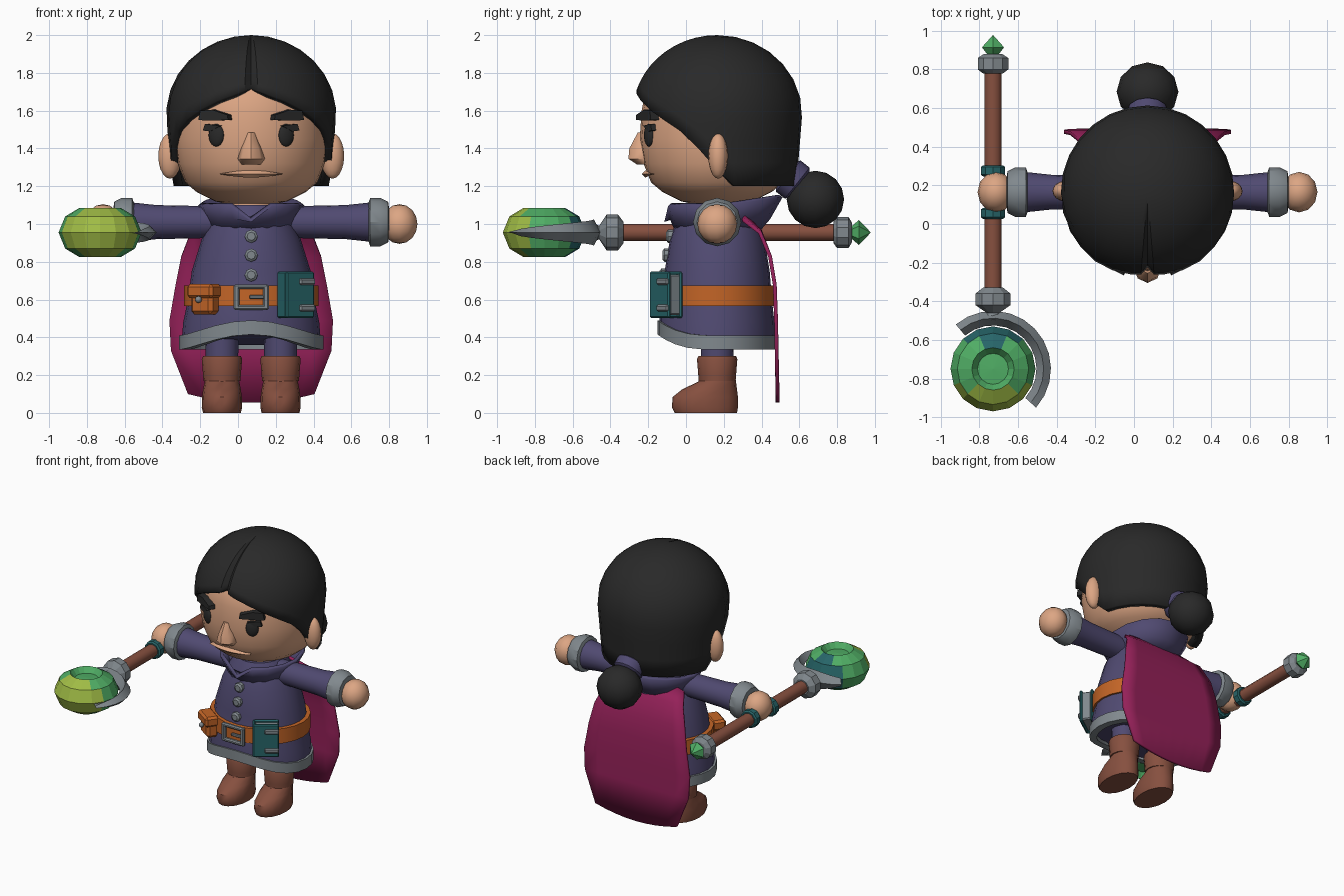
import bpy, bmesh
from math import sin, cos, pi, sqrt, asin, radians
from mathutils import Vector, Matrix

if "Cube" in bpy.data.objects:
    bpy.data.objects.remove(bpy.data.objects["Cube"])

CX, CY = 0.07, 0.165      # body axis


def material(name, r, g, b):
    m = bpy.data.materials.new(name)
    m.use_nodes = True
    m.diffuse_color = (r, g, b, 1)
    m.node_tree.nodes["Principled BSDF"].inputs["Base Color"].default_value = (r, g, b, 1)
    return m


SKIN = material("skin", .72, .38, .23)
HAIR = material("black hair", .022, .022, .022)
CLOTH = material("purple cloth", .08, .068, .165)
METAL = material("grey metal", .22, .25, .27)
LEATHER = material("brown leather", .24, .08, .05)
BELT = material("orange leather", .55, .13, .02)
TEAL = material("teal", .02, .13, .14)
CAPE = material("magenta cape", .30, .015, .10)
GREEN = material("green crystal", .08, .42, .13)
LIME = material("lime crystal", .35, .5, .06)


def finish(name, bm, mat, angle=40, solid=0):
    bmesh.ops.remove_doubles(bm, verts=bm.verts, dist=1e-5)
    bmesh.ops.recalc_face_normals(bm, faces=bm.faces)
    me = bpy.data.meshes.new(name)
    bm.to_mesh(me)
    bm.free()
    me.materials.append(mat)
    if angle:
        me.shade_smooth()
        me.set_sharp_from_angle(angle=radians(angle))
    ob = bpy.data.objects.new(name, me)
    bpy.context.collection.objects.link(ob)
    if solid:
        mod = ob.modifiers.new("thickness", 'SOLIDIFY')
        mod.thickness = solid
    return ob


def loft(name, rings, mat, cap=True, closed=True, angle=40, solid=0):
    bm = bmesh.new()
    rows = [[bm.verts.new(p) for p in ring] for ring in rings]
    n = len(rows[0])
    for lo, hi in zip(rows, rows[1:]):
        for i in range(n if closed else n - 1):
            k = (i + 1) % n
            bm.faces.new((lo[i], lo[k], hi[k], hi[i]))
    if cap:
        bm.faces.new(rows[0])
        bm.faces.new(rows[-1])
    return finish(name, bm, mat, angle, solid)


def oval(z, rx, ry, cx=CX, cy=CY, n=24, lift=lambda a: 0):
    angles = [2 * pi * i / n for i in range(n)]
    return [Vector((cx + rx * sin(a), cy - ry * cos(a), z + lift(a))) for a in angles]


def turned(name, origin, axis, profile, mat, n=16, angle=40):
    q = Vector(axis).to_track_quat('Z', 'Y')
    rings = [[Vector(origin) + q @ p for p in oval(t, r, r, 0, 0, n)] for t, r in profile]
    return loft(name, rings, mat, angle=angle)


def band(name, z0, z1, rx, ry, mat, lift=lambda a: 0):
    t = .05
    shape = [(z1, -t), (z1, 0), (z0, 0), (z0, -t), (z1, -t)]
    return loft(name, [oval(z, rx + d, ry + d, lift=lift) for z, d in shape], mat, cap=False)


def ball(name, loc, radii, mat, rz=0, u=16, v=10):
    bm = bmesh.new()
    m = Matrix.Translation(loc) @ Matrix.Rotation(rz, 4, 'Z') @ Matrix.Diagonal((*radii, 1))
    bmesh.ops.create_uvsphere(bm, u_segments=u, v_segments=v, radius=1, matrix=m)
    return finish(name, bm, mat, 60)


def box(name, frame, offset, size, mat, bevel=.008):
    bm = bmesh.new()
    bmesh.ops.create_cube(bm, size=1, matrix=Matrix.Diagonal((*size, 1)))
    bmesh.ops.bevel(bm, geom=bm.edges[:], offset=bevel, segments=1, affect='EDGES')
    bm.transform(frame @ Matrix.Translation(offset))
    return finish(name, bm, mat, 0)


def frame(x, y, z, degrees=0):
    return Matrix.Translation((x, y, z)) @ Matrix.Rotation(radians(degrees), 4, 'Z')


def plate(name, m, outline, depth, mat):
    rings = [[m @ Vector((x, y, z)) for x, z in outline] for y in (-depth / 2, depth / 2)]
    return loft(name, rings, mat, angle=0)


def arc(name, centre, a0, a1, r0, r1, height, mat, steps=12):
    # Diamond section swept round a vertical axis
    rings = []
    for i in range(steps + 1):
        t = i / steps
        a, h, mid = radians(a0 + (a1 - a0) * t), height(t), (r0 + r1) / 2
        rings.append([Vector(centre) + Vector((r * cos(a), r * sin(a), z))
                      for r, z in ((r0, 0), (mid, h), (r1, 0), (mid, -h))])
    return loft(name, rings, mat, angle=25)


# Head and face
head = [(1.1, .1), (1.12, .19), (1.17, .29), (1.22, .35), (1.32, .39), (1.45, .41),
        (1.6, .4), (1.72, .375), (1.8, .3), (1.85, .1)]
turned("head", (CX, CY, 0), (0, 0, 1), head, SKIN, 28, 60)
turned("neck", (CX, CY, 1), (0, 0, 1), [(0, .14), (.16, .14)], SKIN)
nose = [oval(1.315, .05, .04, cy=-.22, n=8), oval(1.345, .072, .08, cy=-.225, n=8),
        oval(1.4, .055, .075, cy=-.225, n=8), oval(1.485, .022, .03, cy=-.225, n=8)]
loft("nose", nose, SKIN, angle=50)
arc("mouth", (CX, CY, 1.265), -115, -65, .36, .4, lambda t: .002 + .017 * sin(pi * t), SKIN)

brow = [(-.085, -.02), (-.08, .008), (.01, .035), (.08, .03), (.092, -.02), (.03, -.022)]
lash = [(-.03, .05), (.06, .06), (.072, .025), (.03, .02)]
for s, side in ((-1, "right"), (1, "left")):
    off = .185 * s
    y, turn = CY - sqrt(.41 ** 2 - off ** 2), asin(off / .41)
    ball(side + "_eye", (CX + off, y + .005, 1.47), (.045, .02, .06), HAIR, turn)
    face = Matrix.Translation((CX + off, y, 0)) @ Matrix.Rotation(turn, 4, 'Z')
    for part, pts, z, d in (("_eyebrow", brow, 1.57, .06), ("_eyelash", lash, 1.47, .03)):
        plate(side + part, face @ Matrix.Translation((0, 0, z)),
              [(s * x, h) for x, h in pts], d, HAIR)
    ball(side + "_ear", (CX + s * .43, CY + .005, 1.36), (.062, .052, .12), SKIN)

# Hair cap with a swept hairline and a centre parting
HAIRLINE = [(0, 1.72), (.5, 1.64), (.85, 1.56), (1.2, 1.47), (1.5, 1.32), (1.75, 1.2), (3.2, 1.2)]


def hairline(a):
    for (a0, z0), (a1, z1) in zip(HAIRLINE, HAIRLINE[1:]):
        if a <= a1:
            return z0 + (z1 - z0) * (a - a0) / (a1 - a0)


half = [0, .08] + [.2 + i * (pi - .2) / 13 for i in range(14)]
columns = half + [-a for a in reversed(half[1:-1])]
rows = []
for j in range(11):
    t = j / 10
    ring = []
    for a in columns:
        z = hairline(abs(a))
        z += (2 - z) * sin(t * pi / 2)
        r = .45 * sqrt(max(0, 1 - ((z - 1.58) / .42) ** 2)) if z > 1.58 else .45 - .08 * (1.58 - z)
        if a == 0 and t < .85:
            r -= .035
        ring.append(Vector((CX + r * sin(a), CY - r * cos(a), z)))
    rows.append(ring)
loft("hair", rows, HAIR, cap=False, solid=.05)
ball("hair_bun", (CX, .685, 1.13), (.16, .152, .152), HAIR, u=12, v=8)
turned("hair_tie", (CX, .565, 1.235), (0, .78, -.62),
       [(-.05, .08), (-.03, .105), (.03, .105), (.05, .08)], CLOTH, 12)


# Coat, hem, collar and buttons
def rise(a):
    return .08 * max(0, cos(a)) ** 3


coat = [(1.1, .16, .17), (1.02, .215, .215), (.92, .262, .25), (.75, .315, .278),
        (.6, .335, .29), (.48, .36, .303), (.36, .37, .306)]
loft("coat", [oval(z, rx, ry, lift=rise if z < .5 else lambda a: 0) for z, rx, ry in coat], CLOTH)
band("coat_hem", .335, .41, .382, .315, METAL, rise)
collar_top = oval(1.11, .26, .295, cy=.195, n=16, lift=lambda a: .045 * max(0, -cos(a)))
collar_top[0].z = 1.03
loft("collar", [oval(.97, .19, .2, n=16), oval(1.04, .22, .245, cy=.18, n=16), collar_top],
     CLOTH, cap=False, solid=.025)
for i, (z, y) in enumerate(((.935, -.08), (.835, -.1), (.73, -.115))):
    turned("coat_button_%d" % i, (CX, y, z), (0, -1, 0),
           [(-.02, .035), (.015, .035), (.025, .022)], METAL, 8, 0)

# Belt, buckle, pouch and book
band("belt", .565, .675, .355, .31, BELT)
buckle = frame(CX, -.155, .613)
for s in (-1, 1):
    box("buckle_side", buckle, (s * .078, 0, 0), (.03, .03, .135), METAL)
    box("buckle_bar", buckle, (0, 0, s * .055), (.18, .03, .026), METAL)
box("buckle_prong", buckle, (.03, -.005, 0), (.08, .02, .02), METAL, .004)
pouch = frame(-.175, -.085, .6, -35)
box("pouch", pouch, (0, 0, -.015), (.14, .09, .13), BELT, .02)
box("pouch_flap", pouch, (0, -.008, .045), (.165, .1, .075), BELT, .015)
ball("pouch_button", pouch @ Vector((0, -.06, 0)), (.018, .018, .018), METAL, u=8, v=6)
book = frame(.305, -.105, .625, 35)
box("book_pages", book, (.005, 0, 0), (.16, .07, .215), METAL)
box("book_spine", book, (-.08, 0, 0), (.02, .08, .245), TEAL)
for s in (-1, 1):
    box("book_cover", book, (0, s * .038, 0), (.18, .02, .245), TEAL)
    box("book_clasp", book, (.04, -.05, s * .07), (.1, .02, .035), METAL)

# Arms, hands, legs and boots
foot = [(0, -.06, .27, .1), (.03, -.075, .275, .107), (.085, -.07, .275, .105),
        (.125, -.02, .27, .1), (.165, .065, .265, .092), (.19, .075, .26, .088)]
for s, side in ((-1, "right"), (1, "left")):
    shoulder = (CX, CY, 1.01)
    turned(side + "_sleeve", shoulder, (s, 0, 0), [(.1, .08), (.25, .085), (.5, .09), (.64, .105)], CLOTH)
    turned(side + "_cuff", shoulder, (s, 0, 0),
           [(.62, .1), (.63, .128), (.685, .128), (.725, .108), (.73, .07)], METAL, 12, 30)
    ball(side + "_hand", (CX + s * .785, CY, 1), (.095, .105, .105), SKIN, u=12, v=8)
    lx = CX + s * .155
    turned(side + "_leg", (lx, CY, .25), (0, 0, 1), [(0, .085), (.25, .09)], CLOTH)
    turned(side + "_boot_shaft", (lx, CY, 0), (0, 0, 1),
           [(.165, .08), (.17, .098), (.2, .1), (.285, .107), (.3, .1), (.3, .07)], LEATHER)
    loft(side + "_boot", [oval(z, w, (b - f) / 2, lx, (b + f) / 2, 16) for z, f, b, w in foot], LEATHER)

# Cape: z at the middle, z at the corner, y, half width
cape = [(1.07, 1.03, .31, .27), (.97, .96, .40, .32), (.83, .83, .455, .37), (.68, .68, .48, .40),
        (.49, .49, .487, .433), (.33, .33, .49, .425), (.055, .1, .495, .335)]
loft("cape", [[Vector((CX + w * u / 4, y, zm + (zc - zm) * (u / 4) ** 2)) for u in range(-4, 5)]
              for zm, zc, y, w in cape], CAPE, cap=False, closed=False, solid=.02)

# Staff with bands, end caps and gem
SX, SZ = -.73, .955
base = (SX, 0, SZ)
turned("staff_shaft", base, (0, 1, 0), [(-.4, .046), (.82, .046)], LEATHER, 10)
for y in (.055, .275):
    turned("staff_band", base, (0, 1, 0),
           [(y - .028, .055), (y - .02, .066), (y + .02, .066), (y + .028, .055)], TEAL, 10, 0)
turned("staff_front_cap", base, (0, 1, 0),
       [(-.5, .055), (-.46, .035), (-.42, .095), (-.36, .095), (-.33, .055)], METAL, 10, 0)
turned("staff_back_cap", base, (0, 1, 0),
       [(.78, .055), (.8, .083), (.86, .083), (.88, .05)], METAL, 10, 0)
turned("staff_end_gem", base, (0, 1, 0), [(.85, .01), (.915, .066), (.978, .001)], GREEN, 6, 0)

# Crystal orb held by a tapering crescent
rim = [(.095, .001), (.09, .08), (.13, .11), (.085, .185)]
orb = turned("staff_orb", (SX, -.75, SZ), (0, 0, 1),
             [(-z, r) for z, r in rim] + [(0, .22)] + rim[::-1], GREEN, 16, 0)
orb.data.materials.append(LIME)
orb.data.materials.append(TEAL)
for p in orb.data.polygons:
    y = p.center.y
    p.material_index = 1 if y < -.845 else 2 if y > -.62 else 0
arc("staff_crescent", (SX, -.75, SZ), 130, -42, .225, .3,
    lambda t: .002 + .08 * min(1, .35 + 3 * t) * (1 - t) ** .6, METAL)
